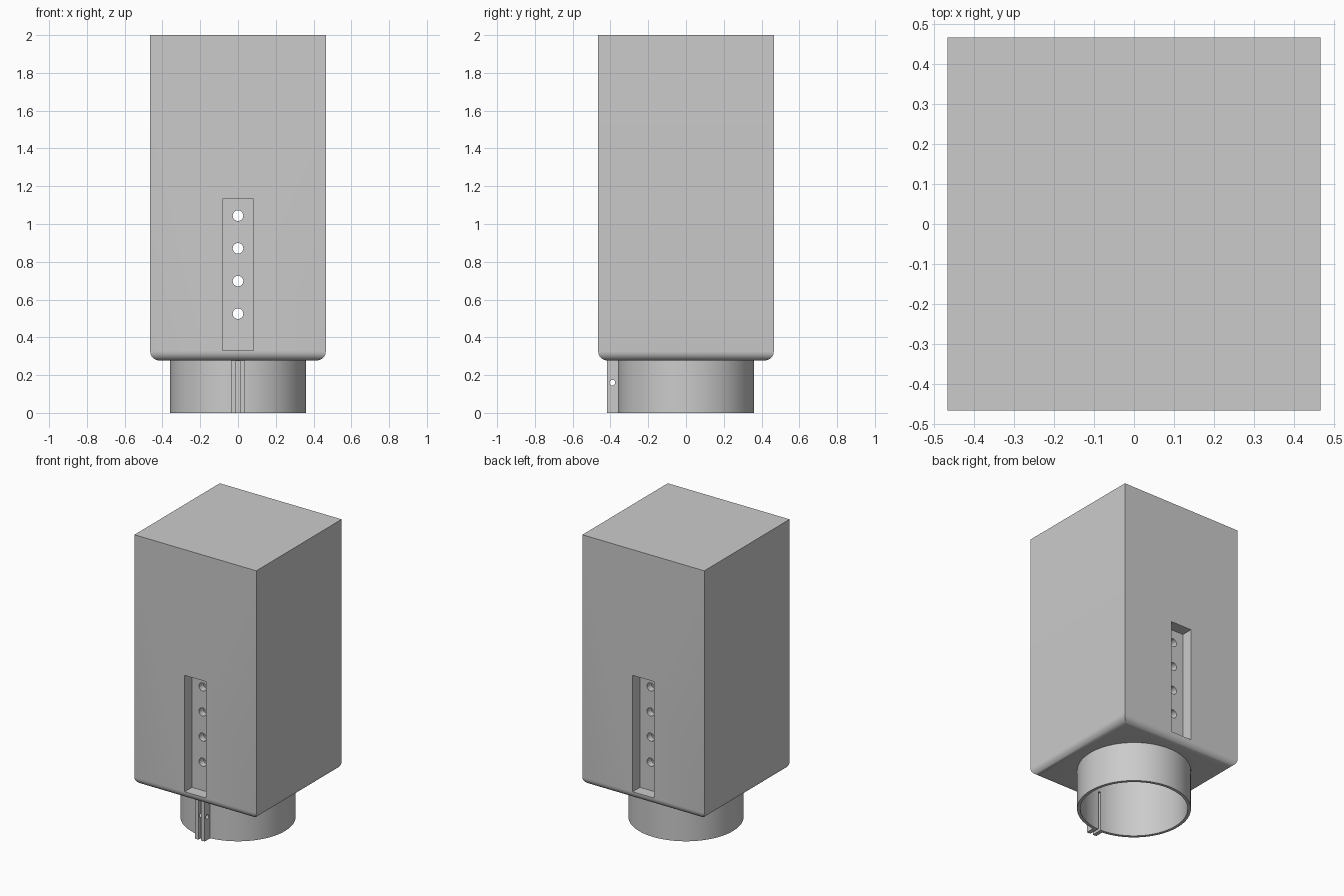
import bpy, bmesh, math
from mathutils import Matrix, Vector

if "Cube" in bpy.data.objects:
    bpy.data.objects.remove(bpy.data.objects["Cube"])


def make(name, bm):
    mesh = bpy.data.meshes.new(name)
    bm.to_mesh(mesh)
    bm.free()
    obj = bpy.data.objects.new(name, mesh)
    bpy.context.collection.objects.link(obj)
    return obj


def box_bm(lo, hi):
    bm = bmesh.new()
    lo, hi = Vector(lo), Vector(hi)
    bmesh.ops.create_cube(bm, size=1, matrix=Matrix.Translation((lo + hi) / 2)
                          @ Matrix.Diagonal((*(hi - lo), 1)))
    return bm


def cylinder(name, center, radius, length, axis='Z', sides=64):
    bm = bmesh.new()
    rot = {'X': Matrix.Rotation(math.pi / 2, 4, 'Y'),
           'Y': Matrix.Rotation(math.pi / 2, 4, 'X'),
           'Z': Matrix.Identity(4)}[axis]
    bmesh.ops.create_cone(bm, cap_ends=True, segments=sides, radius1=radius,
                          radius2=radius, depth=length,
                          matrix=Matrix.Translation(center) @ rot)
    return make(name, bm)


def combine(obj, other, operation):
    mod = obj.modifiers.new(other.name, 'BOOLEAN')
    mod.operation = operation
    mod.solver = 'EXACT'
    mod.object = other
    bpy.context.view_layer.objects.active = obj
    bpy.ops.object.modifier_apply(modifier=mod.name)
    bpy.data.objects.remove(other)


# Square housing with rounded bottom edges
H, BASE = 0.465, 0.277
bm = box_bm((-H, -H, BASE), (H, H, 2))
bottom = [e for e in bm.edges if all(v.co.z < BASE + 0.01 for v in e.verts)]
bmesh.ops.bevel(bm, geom=bottom, offset=0.05, segments=8, profile=0.5,
                affect='EDGES', clamp_overlap=True)
body = make("post_housing", bm)

# Pipe collar and clamp lug below the housing
combine(body, cylinder("collar", (0, 0, 0.2), 0.36, 0.4, sides=96), 'UNION')
combine(body, make("clamp_lug", box_bm((-0.038, -0.417, 0), (0.038, -0.345, 0.3))), 'UNION')

# Deep bore, clamp slit and clamp bolt hole
combine(body, cylinder("bore", (0, 0, 0.885), 0.34, 1.97, sides=96), 'DIFFERENCE')
combine(body, make("slit", box_bm((-0.01, -0.5, -0.1), (0.01, -0.3, BASE - 0.001))), 'DIFFERENCE')
combine(body, cylinder("bolt_hole", (0, -0.39, 0.16), 0.015, 0.2, 'X', 24), 'DIFFERENCE')

# Recessed slots, front and back
for s in (-1, 1):
    ys = sorted((s * 0.385, s * 0.6))
    combine(body, make("slot", box_bm((-0.081, ys[0], 0.33), (0.081, ys[1], 1.133))), 'DIFFERENCE')

# Row of holes right through both slots
for i in range(4):
    combine(body, cylinder("hole", (0, 0, 0.525 + i * 0.173), 0.028, 1.2, 'Y', 32), 'DIFFERENCE')

body.select_set(True)
bpy.context.view_layer.objects.active = body
bpy.ops.object.shade_smooth_by_angle(angle=math.radians(30))
